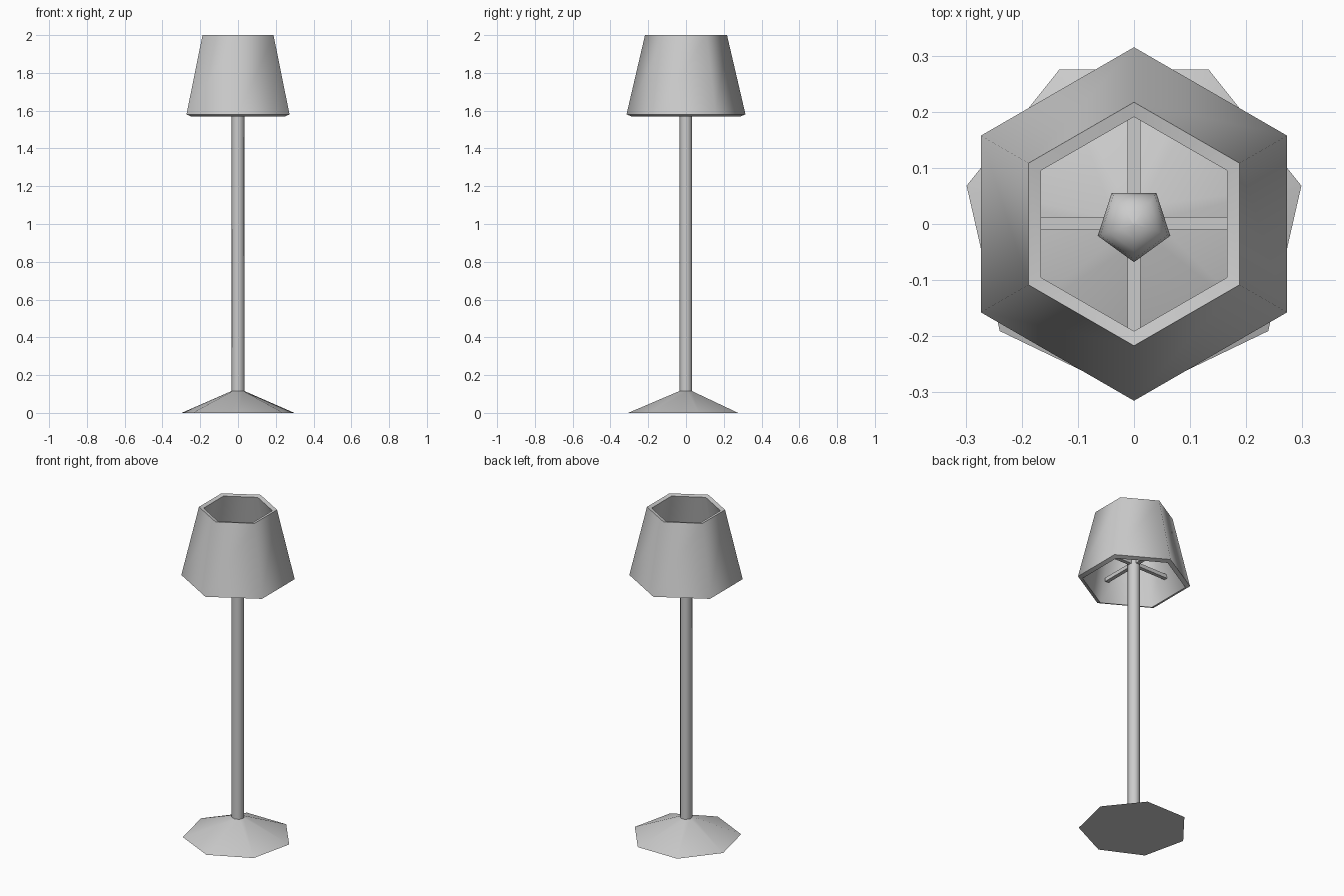
import bpy, bmesh, math

if "Cube" in bpy.data.objects:
    bpy.data.objects.remove(bpy.data.objects["Cube"])

grey = bpy.data.materials.new("light_grey")
grey.diffuse_color = (0.6, 0.6, 0.6, 1)
grey.use_nodes = True
grey.node_tree.nodes["Principled BSDF"].inputs["Base Color"].default_value = grey.diffuse_color


def finish(bm, name, smooth_angle=None):
    bmesh.ops.recalc_face_normals(bm, faces=bm.faces)
    me = bpy.data.meshes.new(name)
    bm.to_mesh(me)
    bm.free()
    me.materials.append(grey)
    ob = bpy.data.objects.new(name, me)
    bpy.context.collection.objects.link(ob)
    if smooth_angle:
        bpy.ops.object.select_all(action='DESELECT')
        ob.select_set(True)
        bpy.context.view_layer.objects.active = ob
        bpy.ops.object.shade_smooth_by_angle(angle=math.radians(smooth_angle))
    return ob


def lathe(name, profile, sides, smooth_angle, closed=False):
    """Spin an (r, z) profile with a corner pointing to -y."""
    bm = bmesh.new()
    rings = []
    for r, z in profile:
        ring = []
        for i in range(sides):
            a = -math.pi / 2 + 2 * math.pi * i / sides
            ring.append(bm.verts.new((r * math.cos(a), r * math.sin(a), z)))
        rings.append(ring)
    pairs = list(zip(rings, rings[1:]))
    if closed:
        pairs.append((rings[-1], rings[0]))
    else:
        bm.faces.new(rings[0])
        bm.faces.new(rings[-1])
    for lo, hi in pairs:
        for i in range(sides):
            j = (i + 1) % sides
            bm.faces.new((lo[i], lo[j], hi[j], hi[i]))
    return finish(bm, name, smooth_angle)


# Seven-sided foot, and the pole rising from it
lathe("base", [(0.306, 0), (0.036, 0.115)], 7, 65)
lathe("pole", [(0.035, 0.10), (0.035, 1.705)], 7, 65)

# Hexagonal shade with walls of even thickness
lathe("shade", [(0.315, 1.58), (0.217, 2.0), (0.191, 1.994), (0.289, 1.57)],
      6, 65, closed=True)

# Crossed support bars inside the shade
for name, sx, sy in (("bar_across", 0.47, 0.023), ("bar_along", 0.023, 0.47)):
    bm = bmesh.new()
    bmesh.ops.create_cube(bm, size=1)
    bmesh.ops.scale(bm, vec=(sx, sy, 0.023), verts=bm.verts)
    bmesh.ops.translate(bm, vec=(0, 0.001, 1.69), verts=bm.verts)
    finish(bm, name)

# Five-sided rounded bulb standing on the pole
R, ZC, N = 0.068, 1.765, 8
arc = [(R * math.sin(math.pi * k / N), ZC - R * math.cos(math.pi * k / N))
       for k in range(1, N)]
lathe("bulb", [(0.002, ZC - R)] + arc + [(0.002, ZC + R)], 5, 80)
